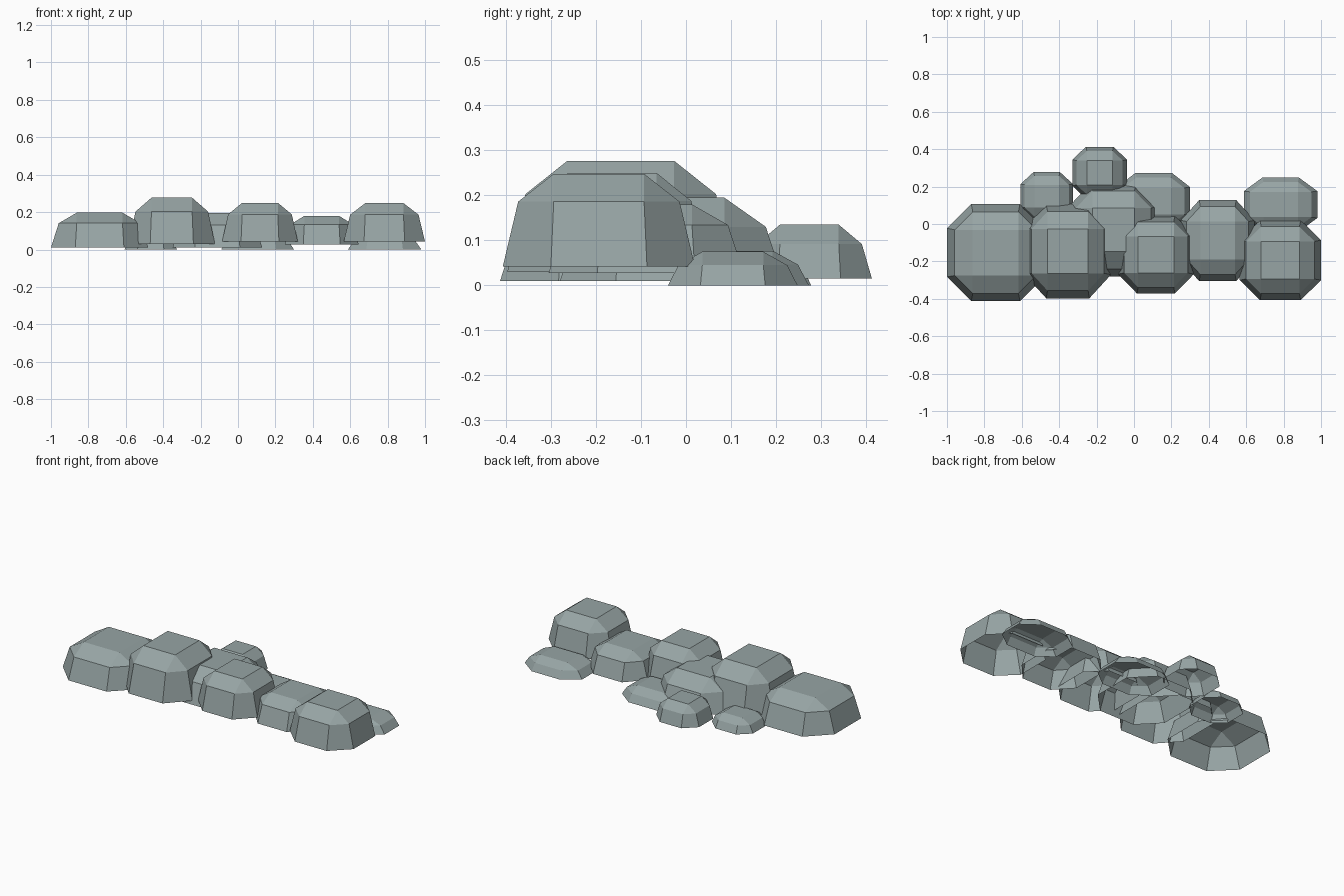
import bpy, bmesh

if "Cube" in bpy.data.objects:
    bpy.data.objects.remove(bpy.data.objects["Cube"])

stone = bpy.data.materials.new("grey stone")
stone.diffuse_color = (0.31, 0.375, 0.375, 1)
stone.use_nodes = True
stone.node_tree.nodes["Principled BSDF"].inputs["Base Color"].default_value = stone.diffuse_color


def ring(bm, cx, cy, hx, hy, panel_x, panel_y, z):
    """Rectangle with cut corners, counter-clockwise from the front left."""
    pts = [(-panel_x, -hy), (panel_x, -hy), (hx, -panel_y), (hx, panel_y),
           (panel_x, hy), (-panel_x, hy), (-hx, panel_y), (-hx, -panel_y)]
    return [bm.verts.new((cx + x, cy + y, z)) for x, y in pts]


def rock(name, x0, x1, y0, y1, z0, z1, rise=0.7):
    """Faceted open-bottomed dome: wide rim, narrower shoulder, flat top."""
    cx, cy = (x0 + x1) / 2, (y0 + y1) / 2
    hx, hy = (x1 - x0) / 2, (y1 - y0) / 2
    zm = z0 + (z1 - z0) * rise
    bm = bmesh.new()
    rim = ring(bm, cx, cy, hx, hy, hx * 0.5, hy * 0.5, z0)
    mid = ring(bm, cx, cy, hx * 0.84, hy * 0.84, hx * 0.47, hy * 0.47, zm)
    top = [bm.verts.new((cx + sx * hx * 0.47, cy + sy * hy * 0.47, z1))
           for sx, sy in ((-1, -1), (1, -1), (1, 1), (-1, 1))]
    # walls
    for i in range(8):
        j = (i + 1) % 8
        bm.faces.new((rim[i], rim[j], mid[j], mid[i]))
    # sloping shoulders and corner triangles
    for k in range(4):
        n = (k + 1) % 4
        a, b, c = mid[2 * k], mid[2 * k + 1], mid[(2 * k + 2) % 8]
        bm.faces.new((a, b, top[n], top[k]))
        bm.faces.new((b, c, top[n]))
    bm.faces.new(top)
    me = bpy.data.meshes.new(name)
    bm.to_mesh(me)
    bm.free()
    me.materials.append(stone)
    bpy.context.collection.objects.link(bpy.data.objects.new(name, me))


# large front row
rock("left_end_rock", -1.0, -0.48, -0.413, 0.107, 0.01, 0.197)
rock("tall_rock", -0.585, -0.123, -0.397, 0.107, 0.03, 0.277)
rock("front_middle_rock", -0.085, 0.32, -0.372, 0.045, 0.043, 0.25)
rock("low_right_rock", 0.25, 0.645, -0.305, 0.128, 0.028, 0.18)
rock("right_end_rock", 0.565, 1.0, -0.407, 0.02, 0.042, 0.248)
# rocks behind
rock("centre_rock", -0.35, 0.13, -0.28, 0.217, 0.01, 0.195, 0.65)
rock("back_rock", -0.33, -0.037, 0.135, 0.413, 0.015, 0.135, 0.64)
# flat pebbles at the back
rock("right_pebble", 0.588, 0.98, -0.04, 0.248, 0.0, 0.075, 0.6)
rock("middle_pebble", -0.09, 0.30, -0.03, 0.273, 0.0, 0.077, 0.6)
rock("left_pebble", -0.607, -0.326, 0.02, 0.278, 0.0, 0.075, 0.6)
